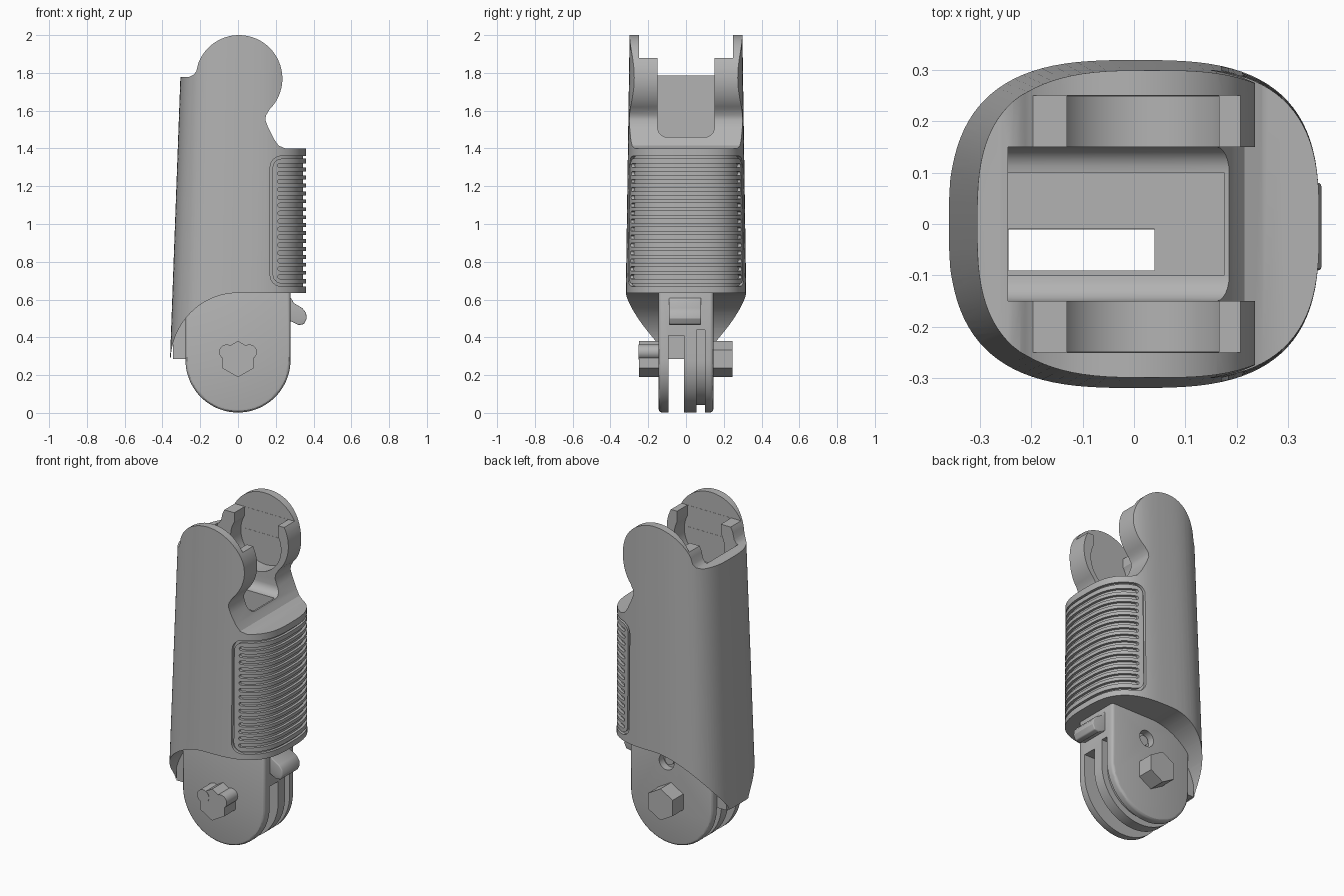
import bpy, bmesh
from math import cos, sin, pi, radians

old = bpy.data.objects.get("Cube")
if old:
    bpy.data.objects.remove(old, do_unlink=True)

grey = bpy.data.materials.new("plain grey")
grey.use_nodes = True
grey.diffuse_color = (0.45, 0.45, 0.45, 1)
grey.node_tree.nodes["Principled BSDF"].inputs["Base Color"].default_value = (0.45, 0.45, 0.45, 1)


def finish(name, bm):
    bmesh.ops.recalc_face_normals(bm, faces=bm.faces[:])
    mesh = bpy.data.meshes.new(name)
    bm.to_mesh(mesh)
    bm.free()
    mesh.materials.append(grey)
    ob = bpy.data.objects.new(name, mesh)
    bpy.context.collection.objects.link(ob)
    return ob


def prism(name, profiles, a, b, axis="y"):
    """Extrude closed profiles from a to b along an axis."""
    bm = bmesh.new()
    for pts in profiles:
        rings = []
        for d in (a, b):
            rings.append([bm.verts.new((u, d, v) if axis == "y" else (d, u, v)) for u, v in pts])
        bm.faces.new(rings[0])
        bm.faces.new(rings[1])
        for i in range(len(pts)):
            j = (i + 1) % len(pts)
            bm.faces.new((rings[0][i], rings[0][j], rings[1][j], rings[1][i]))
    return finish(name, bm)


def arc(cx, cz, r, start, end, n=24, rz=None):
    rz = rz or r
    angles = [radians(start + (end - start) * i / n) for i in range(n + 1)]
    return [(cx + r * cos(t), cz + rz * sin(t)) for t in angles]


def circle(cx, cz, r, n=32):
    return arc(cx, cz, r, 0, 360 - 360 / n, n - 1)


def rounded(x0, x1, z0, z1, r, n=6):
    return (arc(x1 - r, z1 - r, r, 0, 90, n) + arc(x0 + r, z1 - r, r, 90, 180, n)
            + arc(x0 + r, z0 + r, r, 180, 270, n) + arc(x1 - r, z0 + r, r, 270, 360, n))


def rect(x0, x1, z0, z1):
    return [(x0, z0), (x1, z0), (x1, z1), (x0, z1)]


def apply(ob, mod):
    bpy.context.view_layer.objects.active = ob
    bpy.ops.object.modifier_apply(modifier=mod.name)


def combine(ob, other, op="DIFFERENCE"):
    mod = ob.modifiers.new("combine", "BOOLEAN")
    mod.object, mod.operation, mod.solver = other, op, "EXACT"
    apply(ob, mod)
    bpy.data.objects.remove(other, do_unlink=True)


def bevel(ob, width):
    mod = ob.modifiers.new("bevel", "BEVEL")
    mod.width, mod.segments, mod.limit_method, mod.angle_limit = width, 3, "ANGLE", radians(50)
    apply(ob, mod)


def sleeve(name, inset, n=96):
    """Tapered, squarish oval sleeve."""
    bm = bmesh.new()
    rings = []
    for z, x0, ry in ((0.2, -0.363, 0.325), (2.05, -0.295, 0.298)):
        cx, rx = (0.36 + x0) / 2, (0.36 - x0) / 2 - inset
        ring = []
        for i in range(n):
            c, s = cos(2 * pi * i / n), sin(2 * pi * i / n)
            x = abs(c) ** 0.68 * (1 if c > 0 else -1)
            y = abs(s) ** 0.68 * (1 if s > 0 else -1)
            ring.append(bm.verts.new((cx + rx * x, (ry - inset) * y, z)))
        rings.append(ring)
    bm.faces.new(rings[0])
    bm.faces.new(rings[1])
    for i in range(n):
        j = (i + 1) % n
        bm.faces.new((rings[0][i], rings[0][j], rings[1][j], rings[1][i]))
    return finish(name, bm)


# Handle body: sleeve trimmed to the side silhouette
outline = ([(-0.5, 0.29), (-0.5, 1.775), (-0.26, 1.778), (-0.235, 1.79), (-0.22, 1.81)]
           + arc(0.005, 1.77, 0.23, 160, -45, 40)
           + [(0.148, 1.575), (0.145, 1.55), (0.16, 1.51), (0.19, 1.45),
              (0.215, 1.415), (0.25, 1.4), (0.5, 1.4), (0.5, 0.635)]
           + arc(0, 0.27, 0.357, 90, 176.8, 30, 0.365))
body = sleeve("handle_body", 0)
combine(body, prism("silhouette", [outline], -0.6, 0.6), "INTERSECT")

# Grip: border groove and row of slots with a solid core behind
groove = prism("groove", [rounded(0.17, 0.6, 0.67, 1.36, 0.06)], -0.5, 0.5)
combine(groove, prism("panel", [rounded(0.183, 0.7, 0.684, 1.346, 0.05)], -0.6, 0.6))
combine(body, groove)
slots = [rounded(0.21, 0.6, z - 0.011, z + 0.011, 0.0105, 3)
         for z in [0.721 + 0.042 * i for i in range(15)]]
combine(body, prism("slots", slots, -0.5, 0.5))
core = sleeve("core", 0.015)
combine(core, prism("core_box", [rect(0.05, 0.6, 0.65, 1.38)], -0.6, 0.6), "INTERSECT")
combine(body, core, "UNION")

# Fork between the ears, then the inner cavity
combine(body, prism("fork", [rounded(-0.15, 0.15, 1.46, 2.4, 0.05)], -0.245, 0.6, "x"))
combine(body, prism("cavity", [rect(-0.245, 0.175, 0.7, 1.6)], -0.1, 0.1))
combine(body, prism("through_slot", [rect(-0.244, 0.04, 0.1, 0.8)], -0.09, -0.01))

# Round snap sockets on the inner side of the ears
combine(body, prism("ear_step", [rect(-0.5, 0.5, 1.88, 2.3)], -0.25, 0.25))
combine(body, prism("ear_throat", [rect(-0.13, 0.165, 1.75, 2.2)], -0.249, 0.249))
combine(body, prism("ear_socket", [circle(0.015, 1.735, 0.17, 48)], -0.248, 0.248))

# Hinge block with round lower end
def hinge_profile(r, top):
    return [(r, top), (-r, top)] + arc(0, 0.28, r, 180, 360, 40)


hinge = prism("hinge_block", [hinge_profile(0.278, 0.66)], -0.145, 0.145)
bevel(hinge, 0.018)
combine(hinge, prism("gap", [rounded(-0.6, 0.6, -0.5, 0.41, 0.02)], -0.093, -0.01))
combine(hinge, prism("gap_up", [rect(-0.244, 0.04, 0.1, 0.9)], -0.0925, -0.0105))
ring = prism("ring_groove", [rect(-0.5, 0.5, -0.3, 0.44)], 0.055, 0.1)
combine(ring, prism("ring_core", [hinge_profile(0.238, 0.6)], 0, 0.2))
combine(hinge, ring)
combine(hinge, prism("screw_hole", [circle(0.03, 0.5, 0.05)], 0.1, 0.2))

# Screw head recessed in the hole
screw = prism("screw_head", [circle(0.03, 0.5, 0.03, 20)], 0.09, 0.12)

# Hinge pin: hexagonal ends, two small rods on the front end
hexagon = arc(0, 0.285, 0.096, 90, 390, 5)
pin_front = prism("pin_front", [hexagon], -0.25, -0.13)
pin_back = prism("pin_back", [hexagon], 0.13, 0.247)
rods = prism("pin_rods", [circle(x, 0.322, 0.04) for x in (-0.06, 0.06)], -0.252, -0.13)

# Release catch and rear tab
catch = prism("release_catch", [[(0.2, 0.62), (0.28, 0.61), (0.295, 0.582), (0.34, 0.555),
                                 (0.36, 0.53), (0.364, 0.5), (0.35, 0.47), (0.32, 0.465),
                                 (0.28, 0.485), (0.2, 0.485)]], -0.09, 0.08)
bevel(catch, 0.006)
tab = prism("rear_tab", [rect(-0.345, -0.27, 0.285, 0.52)], -0.1, 0.1)
combine(tab, prism("tab_gap", [rect(-0.3, 0, 0.1, 0.7)], -0.093, -0.01))

for ob in (body, hinge, screw, pin_front, pin_back, rods, catch, tab):
    bpy.ops.object.select_all(action="DESELECT")
    ob.select_set(True)
    bpy.context.view_layer.objects.active = ob
    bpy.ops.object.shade_smooth_by_angle(angle=radians(30))
